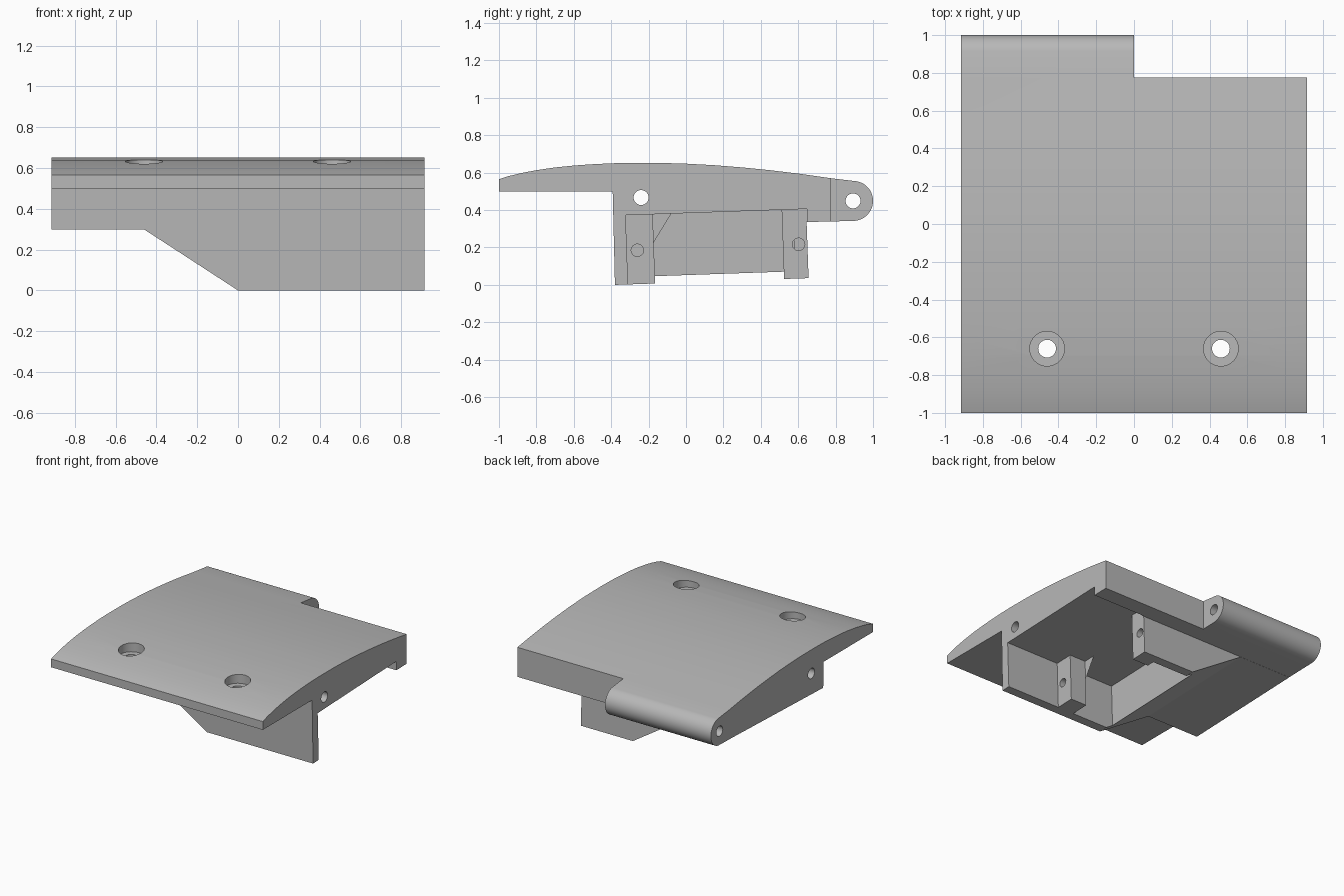
import bpy
import math
from mathutils import Matrix, Vector

cube = bpy.data.objects.get("Cube")
if cube:
    bpy.data.objects.remove(cube, do_unlink=True)

grey = bpy.data.materials.new("plain grey")
grey.use_nodes = True
grey.diffuse_color = (0.48, 0.48, 0.48, 1)
grey.node_tree.nodes["Principled BSDF"].inputs["Base Color"].default_value = (0.48, 0.48, 0.48, 1)

HALF = 0.915            # half width
TILT = math.radians(2)  # underside is pitched slightly
BASE = Matrix.Translation((0, -0.38, 0)) @ Matrix.Rotation(TILT, 4, 'X')


def tilted(u, w):
    """Point (y, z) in the pitched frame of the underside."""
    p = BASE @ Vector((0, u, w))
    return p.y, p.z


def prism(name, loop, offset):
    """Closed prism from a loop of points swept along offset."""
    n = len(loop)
    verts = [Vector(p) for p in loop]
    verts += [v + Vector(offset) for v in verts]
    faces = [list(range(n))[::-1], list(range(n, 2 * n))]
    faces += [[i, (i + 1) % n, (i + 1) % n + n, i + n] for i in range(n)]
    mesh = bpy.data.meshes.new(name)
    mesh.from_pydata([tuple(v) for v in verts], [], faces)
    obj = bpy.data.objects.new(name, mesh)
    bpy.context.collection.objects.link(obj)
    bpy.context.view_layer.objects.active = obj
    bpy.ops.object.select_all(action='DESELECT')
    obj.select_set(True)
    bpy.ops.object.mode_set(mode='EDIT')
    bpy.ops.mesh.select_all(action='SELECT')
    bpy.ops.mesh.normals_make_consistent(inside=False)
    bpy.ops.object.mode_set(mode='OBJECT')
    return obj


def box(x0, x1, y0, y1, z0, z1):
    return prism("cutter", [(x0, y0, z0), (x1, y0, z0), (x1, y1, z0), (x0, y1, z0)],
                 (0, 0, z1 - z0))


def drill(center, radius, depth, axis):
    rot = (0, math.pi / 2, 0) if axis == 'X' else (0, 0, 0)
    bpy.ops.mesh.primitive_cylinder_add(vertices=40, radius=radius, depth=depth,
                                        location=center, rotation=rot)
    return bpy.context.object


def cut(target, cutter):
    cutter.hide_render = True
    mod = target.modifiers.new("cut", 'BOOLEAN')
    mod.operation = 'DIFFERENCE'
    mod.solver = 'EXACT'
    mod.object = cutter
    bpy.context.view_layer.objects.active = target
    bpy.ops.object.modifier_apply(modifier=mod.name)
    bpy.data.objects.remove(cutter, do_unlink=True)


# Side profile: curved top, round hinge barrel, pitched underside with deep housing
top = [(-1, .565), (-.95, .581), (-.88, .598), (-.8, .613), (-.7, .628), (-.6, .638),
       (-.5, .645), (-.4, .65), (-.3, .652), (-.2, .652), (-.1, .651), (0, .648),
       (.15, .64), (.3, .628), (.45, .613), (.6, .595), (.775, .57)]
hinge_y, hinge_z, hinge_r = .893, .449, .107
barrel = []
for i in range(25):
    a = math.radians(78 - i * (78 + 88) / 24)
    barrel.append((hinge_y + hinge_r * math.cos(a), hinge_z + hinge_r * math.sin(a)))
housing = [tilted(1.036, .30), tilted(1.036, 0), tilted(0, 0)]
profile = top + barrel + housing + [(-.392, .5), (-1, .5)]
panel = prism("hinged_panel", [(-HALF, y, z) for y, z in profile], (2 * HALF, 0, 0))

# Notch beside the hinge barrel
cut(panel, box(0, 1, .775, 1.2, 0, 1))

# Sloped end of the housing
slope = prism("cutter", [(-1, -.1, .299), (-.46, -.1, .299), (.077, -.1, -.05), (-1, -.1, -.05)],
              (0, 1.14, 0))
slope.matrix_world = BASE
cut(panel, slope)

# Open pocket, leaving a pair of mounting posts
for x0, x1, u0, u1 in [(-.06, .31, .07, .966), (.30, .46, .215, .905), (.45, 1, .07, 1.04)]:
    pocket = box(x0, x1, u0, u1, -.1, .37)
    pocket.matrix_world = BASE
    cut(panel, pocket)

# Screw holes in the posts
for y, z in [(-.26, .185), (.602, .217)]:
    cut(panel, drill((.40, y, z), .033, .26, 'X'))

# Pin holes through the width
for y, z in [(-.24, .467), (hinge_y, hinge_z)]:
    cut(panel, drill((0, y, z), .04, 3, 'X'))

# Counterbored holes near the front edge
for x in (-.46, .46):
    cut(panel, drill((x, -.66, .5), .047, .6, 'Z'))
    cut(panel, drill((x, -.66, .77), .092, .4, 'Z'))

panel.data.materials.clear()
panel.data.materials.append(grey)
for face in panel.data.polygons:
    face.material_index = 0
bpy.ops.object.select_all(action='DESELECT')
panel.select_set(True)
bpy.context.view_layer.objects.active = panel
bpy.ops.object.shade_smooth_by_angle(angle=math.radians(25))
